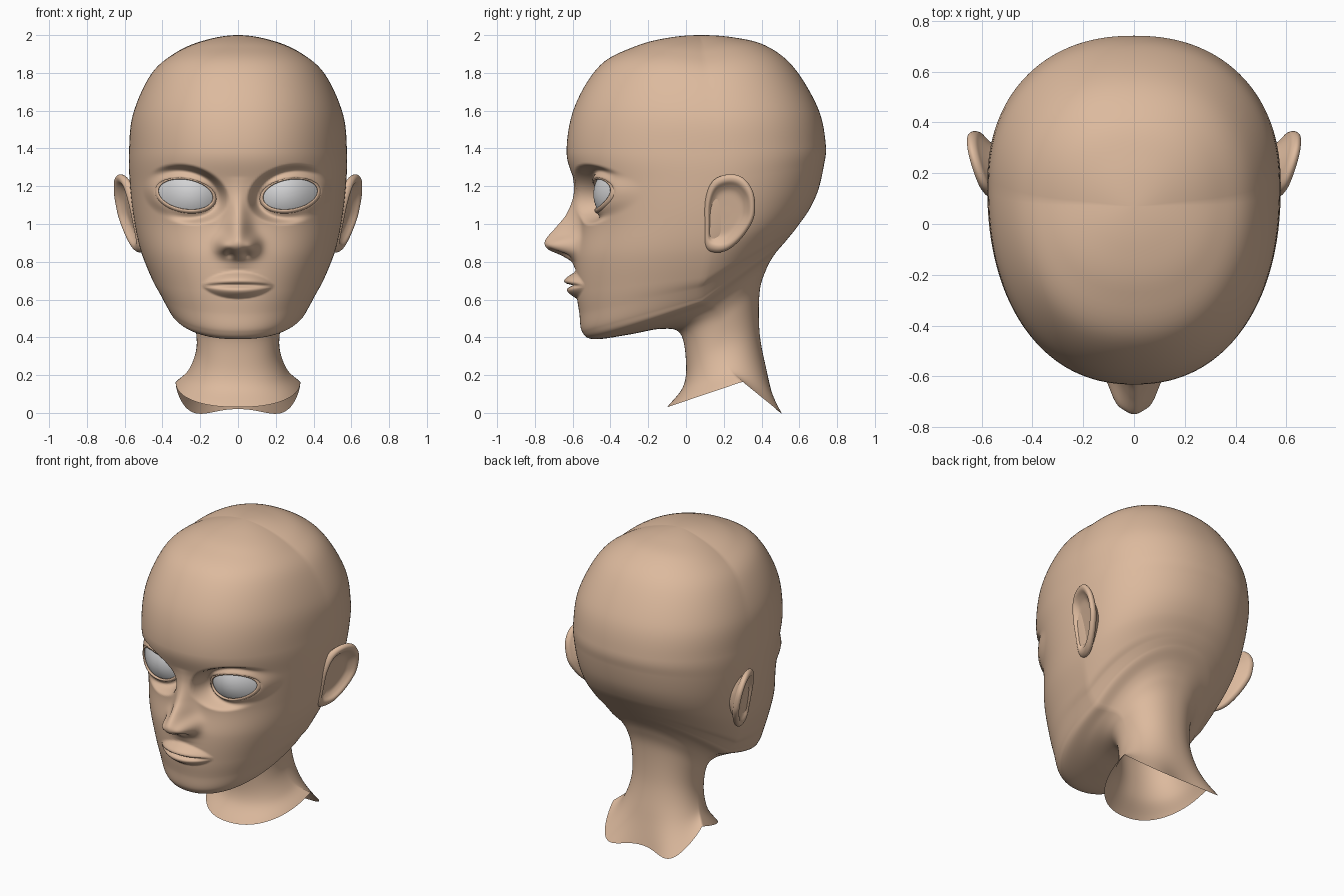
import bpy, bmesh
from math import sin, cos, pi, hypot, exp

cube = bpy.data.objects.get("Cube")
if cube:
    bpy.data.objects.remove(cube, do_unlink=True)


def material(name, color):
    m = bpy.data.materials.new(name)
    m.use_nodes = True
    m.diffuse_color = (*color, 1)
    bsdf = next(n for n in m.node_tree.nodes if n.type == 'BSDF_PRINCIPLED')
    bsdf.inputs["Base Color"].default_value = (*color, 1)
    bsdf.inputs["Roughness"].default_value = 0.6
    return m


SKIN = material("skin", (0.72, 0.49, 0.34))
EYE_WHITE = material("eye white", (0.65, 0.65, 0.66))


def spline(keys, t):
    """Smooth curve through keys (t, value, value, ...) sorted by t."""
    last = len(keys) - 1
    i = 0
    while i < last - 1 and t > keys[i + 1][0]:
        i += 1
    a, b = keys[i], keys[i + 1]
    before, after = keys[max(i - 1, 0)], keys[min(i + 2, last)]
    span = b[0] - a[0]
    u = min(max((t - a[0]) / span, 0), 1)
    out = []
    for j in range(1, len(a)):
        ma = (b[j] - before[j]) / (b[0] - before[0]) * span
        mb = (after[j] - a[j]) / (after[0] - a[0]) * span
        out.append((2*u**3 - 3*u*u + 1) * a[j] + (u**3 - 2*u*u + u) * ma
                   + (3*u*u - 2*u**3) * b[j] + (u**3 - u*u) * mb)
    return out


def smooth(start, end, v):
    t = min(max((v - start) / (end - start), 0), 1)
    return t * t * (3 - 2 * t)


def loft(name, rings, mat, mirrored=False):
    """Skin a list of closed rings into a smooth object."""
    bm = bmesh.new()
    rows = [[bm.verts.new(p) for p in ring] for ring in rings]
    for r0, r1 in zip(rows, rows[1:]):
        for i in range(len(r0)):
            bm.faces.new((r0[i - 1], r0[i], r1[i], r1[i - 1]))
    bmesh.ops.remove_doubles(bm, verts=bm.verts, dist=0.00005)
    bmesh.ops.recalc_face_normals(bm, faces=bm.faces)
    me = bpy.data.meshes.new(name)
    bm.to_mesh(me)
    bm.free()
    me.shade_smooth()
    me.materials.append(mat)
    ob = bpy.data.objects.new(name, me)
    bpy.context.collection.objects.link(ob)
    if mirrored:
        ob.modifiers.new("Mirror", 'MIRROR')
    return ob


# Eye shape shared by the sockets, lids and eyeballs
EYE_X, EYE_Z, EYE_W, EYE_H, TILT = 0.277, 1.157, 0.143, 0.078, 0.12


def eye_surface(x, z):
    return -0.49 + 3.1 * ((x - 0.24) ** 2 + (z - EYE_Z) ** 2)


def eye_point(angle, w, h, push=0):
    dx = w * cos(angle)
    x, z = EYE_X + dx, EYE_Z + TILT * dx + h * sin(angle)
    return (x, eye_surface(x, z) + push, z)


# Nose ridge: height, projection, half width
NOSE = [(0.76, 0, 0.08), (0.80, 0.02, 0.08), (0.82, 0.05, 0.08), (0.84, 0.09, 0.08),
        (0.86, 0.14, 0.078), (0.885, 0.168, 0.075), (0.92, 0.172, 0.072),
        (0.98, 0.13, 0.062), (1.05, 0.072, 0.055), (1.15, 0.02, 0.05), (1.25, 0, 0.05)]


def blob(x, z, cx, cz, size):
    return exp(-((x - cx) ** 2 + (z - cz) ** 2) / size ** 2)


def face_detail(x, y, z):
    """Return the new depth of a face point after modelling the features."""
    x = abs(x)
    # sockets and lids
    dx = x - EYE_X
    dz = z - EYE_Z - TILT * dx
    wide = hypot(dx / EYE_W, dz / 0.1)
    if wide < 1.6:
        lid = 0.016 + 0.01 * min(max(dz / EYE_H, -0.5), 1)
        y += (eye_surface(x, z) - lid - y) * smooth(1.6, 1.15, wide)
        inside = smooth(1.12, 0.95, hypot(dx / EYE_W, dz / EYE_H))
        y += (eye_surface(x, z) + 0.03 - y) * inside
    # nose with wings and nostrils
    if 0.76 < z < 1.25 and x < 0.25:
        height, width = spline(NOSE, z)
        y -= height * exp(-(x / width) ** 2)
        y -= 0.065 * blob(x, z, 0.074, 0.888, 0.04)
        y += 0.03 * blob(x, z, 0.045, 0.842, 0.02)
    # lips
    taper = 1 - (x / 0.19) ** 2
    if taper > 0.03:
        up = (z - 0.675) / (0.072 * taper ** 0.7)
        if 0 < up < 1:
            y -= 0.062 * taper * sin(pi * up ** 0.6)
        elif -1 < up <= 0:
            y -= 0.05 * taper * sin(pi * (-up) ** 0.65)
    return y


# Head and neck: front (y, z), side (x, y, z), back (y, z) of each ring, crown to collar
HEAD = [
    (0.07, 2.0, 0, 0.07, 2.0, 0.07, 2.0),
    (-0.10, 1.985, 0.17, 0.08, 1.97, 0.25, 1.988),
    (-0.27, 1.94, 0.33, 0.09, 1.90, 0.42, 1.945),
    (-0.455, 1.84, 0.46, 0.11, 1.79, 0.57, 1.83),
    (-0.59, 1.62, 0.556, 0.14, 1.58, 0.70, 1.61),
    (-0.632, 1.38, 0.577, 0.15, 1.38, 0.74, 1.42),
    (-0.585, 1.20, 0.573, 0.15, 1.22, 0.73, 1.31),
    (-0.56, 1.0, 0.553, 0.14, 1.04, 0.70, 1.18),
    (-0.585, 0.82, 0.518, 0.125, 0.87, 0.655, 1.08),
    (-0.58, 0.64, 0.458, 0.10, 0.72, 0.60, 1.0),
    (-0.565, 0.53, 0.42, 0.08, 0.66, 0.57, 0.96),
    (-0.55, 0.43, 0.385, 0.08, 0.61, 0.545, 0.93),
    (-0.485, 0.39, 0.36, 0.09, 0.585, 0.525, 0.905),
    (-0.30, 0.415, 0.30, 0.12, 0.57, 0.47, 0.84),
    (-0.13, 0.445, 0.255, 0.16, 0.54, 0.425, 0.76),
    (-0.03, 0.42, 0.228, 0.18, 0.47, 0.39, 0.64),
    (0, 0.27, 0.22, 0.19, 0.34, 0.39, 0.42),
    (-0.015, 0.14, 0.26, 0.23, 0.23, 0.43, 0.21),
    (-0.10, 0.03, 0.33, 0.30, 0.165, 0.475, 0.02),
]
keys = [(k, *row) for k, row in enumerate(HEAD)]
f = keys[1]
keys.insert(0, (-1, f[6], f[7], -f[3], f[4], f[5], f[1], f[2]))  # rounds the crown

HALF = 120


def head_ring(k):
    fy, fz, w, sy, sz, by, bz = spline(keys, k)
    corner = (max(0, k - 16.5) / 1.5) ** 2
    half = []
    for i in range(HALF + 1):
        t = pi * (i / HALF) ** 1.25
        c, s = abs(cos(t)) ** 0.9, max(sin(t), 0) ** 0.9
        ey, ez = (fy, fz) if t < pi / 2 else (by, bz)
        x, y, z = w * s, sy + (ey - sy) * c, sz + (ez - sz) * c
        if t > pi / 2:
            square = corner * sin(2 * t) ** 2
            y, z = y + 0.07 * square, z - 0.055 * square
        elif y < -0.1 and 0.5 < z < 1.45:
            y = face_detail(x, y, z)
        half.append((x, y, z))
    return half + [(-x, y, z) for x, y, z in half[-2:0:-1]]


steps = []
for k in range(len(HEAD) - 1):
    n = 22 if 5 <= k < 12 else 7
    steps += [k + j / n for j in range(n)]
steps.append(len(HEAD) - 1)
loft("head_and_neck", [head_ring(k) for k in steps], SKIN)

# Eyeballs: domes behind the lids
turn = [2 * pi * i / 64 for i in range(64)]
dome = [[eye_point(a, EYE_W * r / 10, EYE_H * r / 10) for a in turn] for r in range(12)]
dome.append([eye_point(0, 0, 0, 0.02)] * len(turn))
loft("eyeballs", dome, EYE_WHITE, mirrored=True)

# Lid rims: thin rolls framing each eye
RIM = 0.011
rolls = []
for j in range(11):
    a = 2 * pi * j / 10
    grow = RIM * (1 + cos(a))
    rolls.append([eye_point(t, EYE_W + grow, EYE_H + grow, -0.009 + RIM * sin(a)) for t in turn])
loft("eyelid_rims", rolls, SKIN, mirrored=True)

# Ears: outline (y, z) and a rim profile (scale, outward offset) from bowl to back
OUTLINE = [(0.365, 1.07), (0.355, 1.17), (0.30, 1.245), (0.22, 1.262), (0.14, 1.225),
           (0.10, 1.12), (0.095, 0.98), (0.10, 0.88), (0.15, 0.85), (0.22, 0.862),
           (0.29, 0.92), (0.345, 1.0)]
PROFILE = [(0, -0.022), (0.3, -0.022), (0.55, -0.02), (0.7, -0.006), (0.82, 0.012),
           (0.93, 0.011), (1.0, -0.006), (0.97, -0.025), (0.85, -0.037),
           (0.6, -0.07), (0.4, -0.12)]
count = len(OUTLINE)
loop_keys = [(i, *OUTLINE[i % count]) for i in range(-1, count + 2)]
edge = [spline(loop_keys, i / 6) for i in range(count * 6)]
section = [(i, *p) for i, p in enumerate(PROFILE)]


def ear_ring(step):
    scale, out = spline(section, step)
    ring = []
    for ey, ez in edge:
        y, z = 0.215 + (ey - 0.215) * scale, 1.06 + (ez - 1.06) * scale
        ring.append((0.555 + 0.2 * (z - 1.05) + 0.3 * (y - 0.12) + out, y, z))
    return ring


loft("ears", [ear_ring(j / 4) for j in range(4 * len(PROFILE) - 3)], SKIN, mirrored=True)
